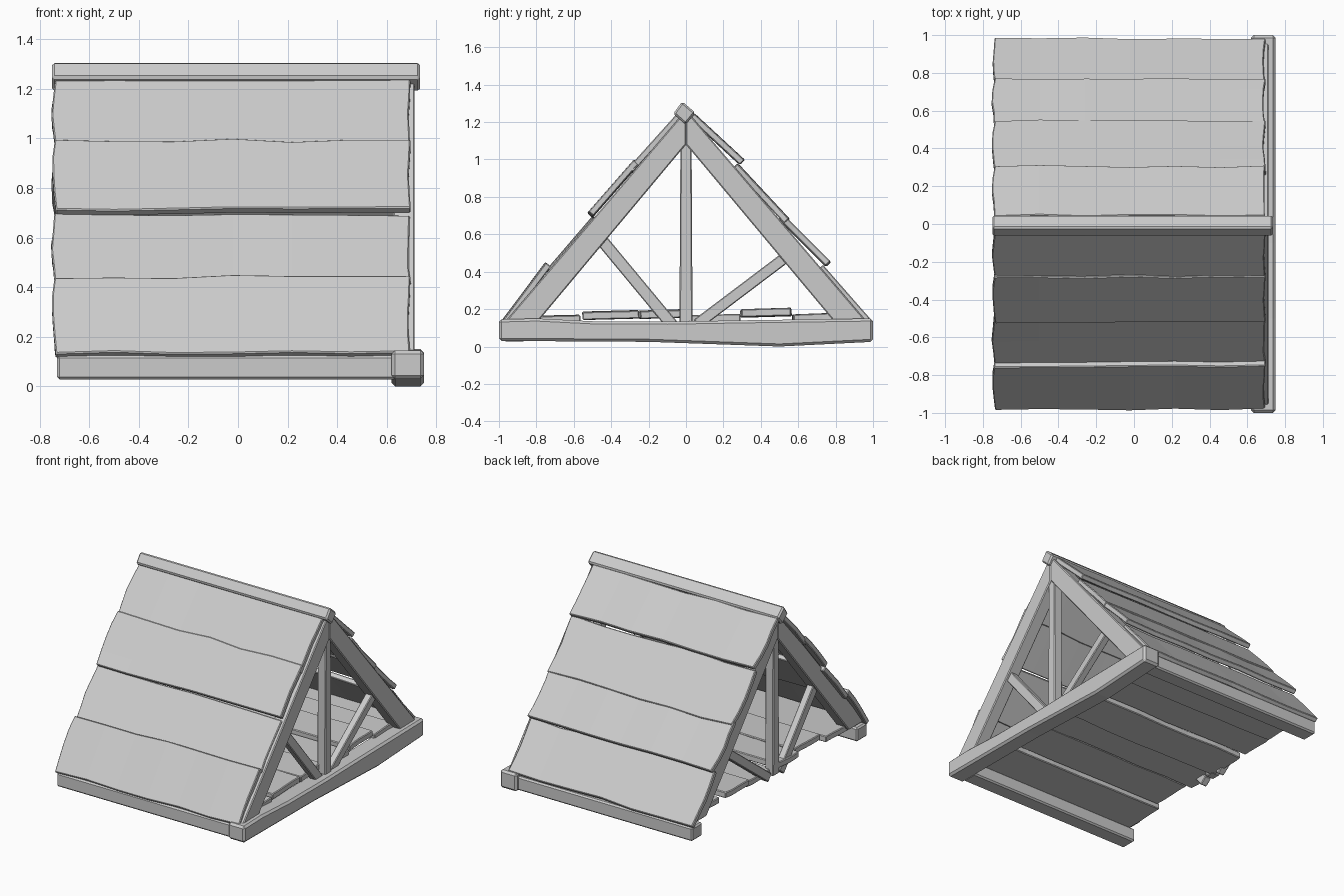
import bpy, bmesh, math, random
from mathutils import Vector

if "Cube" in bpy.data.objects:
    bpy.data.objects.remove(bpy.data.objects["Cube"])

random.seed(4)


def finish(name, bm, bevel):
    bmesh.ops.recalc_face_normals(bm, faces=bm.faces)
    me = bpy.data.meshes.new(name)
    bm.to_mesh(me)
    bm.free()
    ob = bpy.data.objects.new(name, me)
    bpy.context.collection.objects.link(ob)
    if bevel:
        m = ob.modifiers.new("worn_edges", 'BEVEL')
        m.width = bevel
        m.segments = 1
        m.limit_method = 'ANGLE'
        m.angle_limit = math.radians(40)
    return ob


def prism(name, pts, x0, x1, bevel=0.008):
    """Extrude a (y, z) outline from x0 to x1."""
    bm = bmesh.new()
    a = [bm.verts.new((x0, y, z)) for y, z in pts]
    b = [bm.verts.new((x1, y, z)) for y, z in pts]
    bm.faces.new(a)
    bm.faces.new(b[::-1])
    for i in range(len(pts)):
        j = (i + 1) % len(pts)
        bm.faces.new((a[i], b[i], b[j], a[j]))
    return finish(name, bm, bevel)


def strut(name, p, q, w, x0, x1):
    """Straight timber of width w from p to q in the y-z plane."""
    p, q = Vector(p), Vector(q)
    d = (q - p).normalized()
    n = Vector((-d.y, d.x)) * w / 2
    return prism(name, [p - n, q - n, q + n, p + n], x0, x1, 0.005)


def plank(name, low, high, x0, x1, t=0.035, wob=0.008, bulge=0.012):
    """Uneven board along x; its top face spans low to high in y-z."""
    low, high = Vector(low), Vector(high)
    u = (high - low).normalized()
    n = Vector((-u.y, u.x))
    if n.y < 0:
        n = -n
    nx, nv = 6, 4
    bm = bmesh.new()
    top, bot = [], []
    for i in range(nx + 1):
        edge = [random.uniform(-wob, wob) for _ in range(2)]
        lift = random.uniform(-wob, wob) * 0.4
        for j in range(nv + 1):
            s, v = i / nx, j / nv
            x = x0 + (x1 - x0) * s
            if i == 0:
                x -= bulge * math.sin(math.pi * v) + random.uniform(-.004, .004)
            if i == nx:
                x -= bulge * 0.6 * math.sin(math.pi * v) + random.uniform(-.004, .004)
            p = low.lerp(high, v) + n * lift
            if j in (0, nv):
                p = p + u * edge[j // nv]
            q = p - n * t
            top.append(bm.verts.new((x, p.x, p.y)))
            bot.append(bm.verts.new((x, q.x, q.y)))
    k = nv + 1
    for i in range(nx):
        for j in range(nv):
            c = [i * k + j, (i + 1) * k + j, (i + 1) * k + j + 1, i * k + j + 1]
            bm.faces.new([top[m] for m in c])
            bm.faces.new([bot[m] for m in reversed(c)])
    ring = [i * k for i in range(nx + 1)] + [nx * k + j for j in range(1, k)]
    ring += [i * k + nv for i in range(nx - 1, -1, -1)] + list(range(nv - 1, 0, -1))
    for a, b in zip(ring, ring[1:] + ring[:1]):
        bm.faces.new((top[a], top[b], bot[b], bot[a]))
    return finish(name, bm, 0.005)


# Roof boards, four per slope (front then back), alternately raised
front = [((-.985, .137), (-.755, .445)), ((-.745, .41), (-.50, .695)),
         ((-.525, .715), (-.28, .995)), ((-.31, .95), (-.04, 1.25))]
back = [((.985, .145), (.735, .43)), ((.775, .45), (.52, .705)),
        ((.55, .685), (.28, .975)), ((.31, 1.0), (.045, 1.245))]
for side, rows in (("front", front), ("back", back)):
    for i, (lo, hi) in enumerate(rows):
        plank(f"{side}_roof_board_{i + 1}", lo, hi, -0.738, 0.695)

# Ridge beam
prism("ridge_beam", [(-.02, 1.31), (.05, 1.25), (-.002, 1.187), (-.068, 1.245)],
      -0.75, 0.735, 0.01)

# End trusses: rafters, king post and braces
for side, x0, x1 in (("right", 0.625, 0.713), ("left", -0.715, -0.63)):
    xm = (x0 + x1) / 2
    for tag, s in (("front", -1), ("back", 1)):
        prism(f"{side}_{tag}_rafter",
              [(s * .965, .135), (s * .79, .135), (0, 1.08), (0, 1.265)], x0, x1, 0.006)
    prism(f"{side}_king_post", [(-.035, .12), (.035, .12), (.03, 1.09), (-.03, 1.09)],
          xm - .03, xm + .035, 0.006)
    strut(f"{side}_front_brace", (-.07, .11), (-.46, .58), 0.065, xm - .025, xm + .025)
    strut(f"{side}_back_brace", (.06, .12), (.55, .49), 0.06, xm - .025, xm + .025)

# Base beam under the right truss, slightly sagging
prism("right_base_beam",
      [(-1, .03), (-.2, .025), (.5, .0), (1, .025), (1, .15), (.3, .14),
       (-.1, .133), (-.5, .135), (-.8, .15), (-1, .145)], 0.62, 0.75, 0.014)

# Long base beams under the eaves
for tag, s in (("front", -1), ("back", 1)):
    prism(f"{tag}_base_beam",
          [(s * .975, .028), (s * .86, .028), (s * .86, .125), (s * .975, .125)],
          -0.73, 0.64, 0.01)

# Floor boards with staggered ends
floor = [(-.92, -.57, .165, -.69), (-.555, -.255, .19, -.66), (-.25, -.01, .195, -.70),
         (.0, .285, .17, -.67), (.295, .56, .203, -.70), (.57, .78, .175, -.66),
         (.785, .93, .165, -.69)]
for i, (y0, y1, z, x0) in enumerate(floor):
    plank(f"floor_board_{i + 1}", (y0, z - .005), (y1, z + .003), x0, 0.66, 0.042, 0.006, 0.006)
